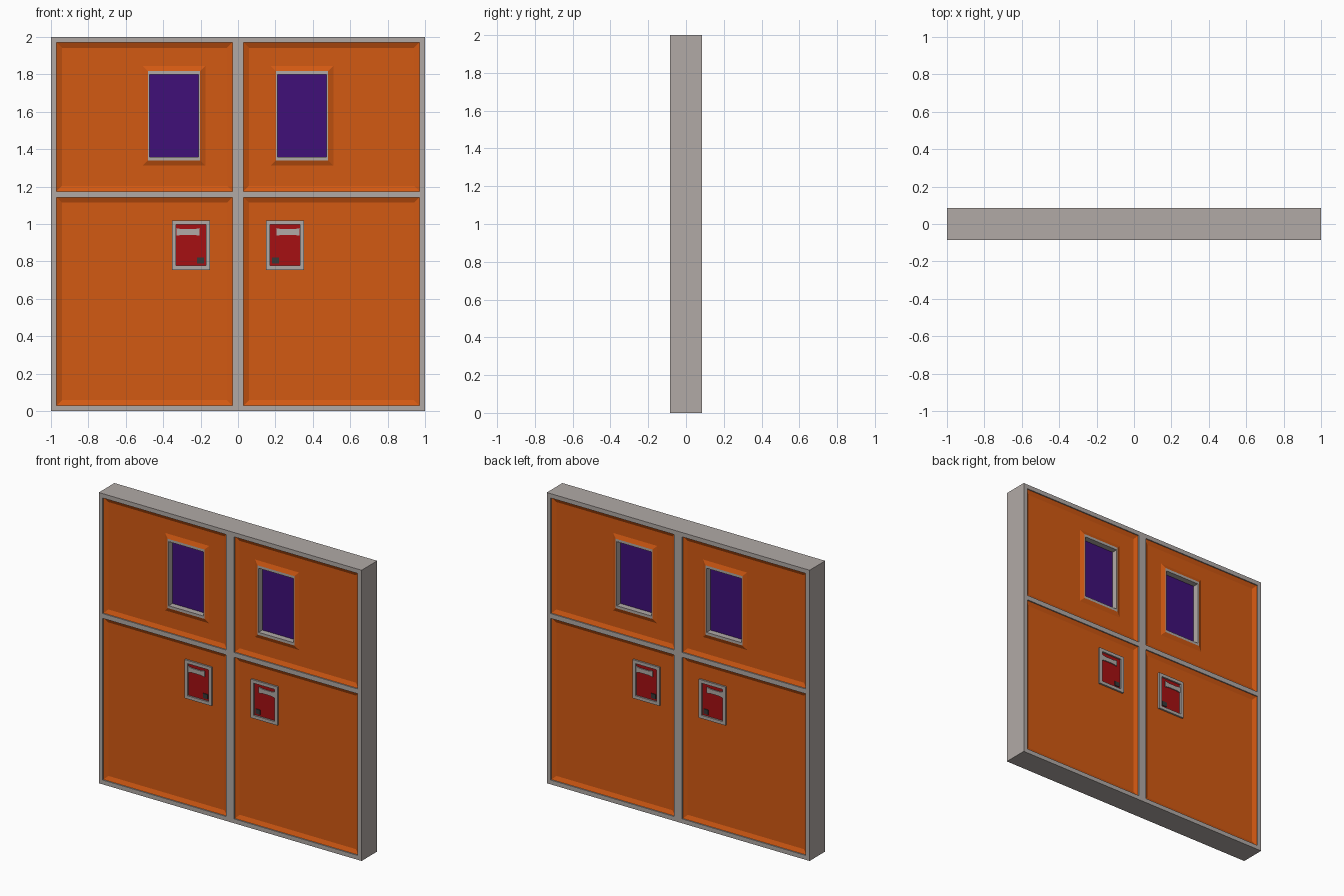
import bpy, bmesh

if "Cube" in bpy.data.objects:
    bpy.data.objects.remove(bpy.data.objects["Cube"])

def material(name, rgb):
    m = bpy.data.materials.new(name)
    m.diffuse_color = (*rgb, 1)
    m.use_nodes = True
    m.node_tree.nodes["Principled BSDF"].inputs["Base Color"].default_value = m.diffuse_color
    return m

ORANGE = material("orange paint", (0.65, 0.1, 0.006))
PURPLE = material("purple glass", (0.05, 0.005, 0.19))
RED = material("red plate", (0.38, 0.005, 0.006))
DARK = material("dark button", (0.04, 0.04, 0.04))
GREY = material("warm grey metal", (0.44, 0.4, 0.38))

def finish(name, bm, mat, axes):
    me = bpy.data.meshes.new(name)
    bm.to_mesh(me)
    bm.free()
    ob = bpy.data.objects.new(name, me)
    bpy.context.collection.objects.link(ob)
    me.materials.append(mat)
    if any(axes):
        mod = ob.modifiers.new("mirror", 'MIRROR')
        mod.use_axis = axes
        mod.use_mirror_merge = False
    return ob

def inset(r, dx, dz=None):
    dz = dx if dz is None else dz
    x0, x1, z0, z1 = r
    return (x0 + dx, x1 - dx, z0 + dz, z1 - dz)

def rings(name, loops, mat=GREY, cap=False):
    """Nested rectangles (rect, y), outside to inside, mirrored to all doors."""
    bm = bmesh.new()
    prev = None
    for (x0, x1, z0, z1), y in loops:
        cur = [bm.verts.new((x, y, z)) for x, z in
               ((x0, z0), (x1, z0), (x1, z1), (x0, z1))]
        if prev:
            for i in range(4):
                j = (i + 1) % 4
                bm.faces.new((prev[i], prev[j], cur[j], cur[i]))
        prev = cur
    if cap:
        bm.faces.new(prev)
    return finish(name, bm, mat, (True, True, False))

def prism(name, pts, y0, y1, mat=GREY, axes=(True, True, False)):
    """Outline in x, z extruded from y0 (front) to y1."""
    bm = bmesh.new()
    face = bm.faces.new([bm.verts.new((x, y0, z)) for x, z in pts])
    out = bmesh.ops.extrude_face_region(bm, geom=[face], use_keep_orig=True)
    for v in out["geom"]:
        if isinstance(v, bmesh.types.BMVert):
            v.co.y = y1
    bmesh.ops.recalc_face_normals(bm, faces=bm.faces)
    return finish(name, bm, mat, axes)

def box(name, x0, x1, z0, z1, y0, y1, mat=GREY, axes=(True, True, False)):
    return prism(name, [(x0, z0), (x1, z0), (x1, z1), (x0, z1)], y0, y1, mat, axes)

T = 0.085          # half thickness
EDGE = -0.077      # where the panel bevel meets the frame
PANEL = -0.064     # recessed panel face
RIM = -0.076       # window and handle rims

# Frame bars
X = (True, False, False)
NONE = (False, False, False)
box("side_stile", 0.97, 1, 0, 2, -T, T, axes=X)
box("centre_stile", -0.03, 0.03, 0.03, 1.97, -T, T, axes=NONE)
box("bottom_rail", -0.97, 0.97, 0, 0.03, -T, T, axes=NONE)
box("top_rail", -0.97, 0.97, 1.97, 2, -T, T, axes=NONE)
box("middle_rail", 0.03, 0.97, 1.142, 1.175, -T, T, axes=X)

# Upper panels with a raised collar round the window
upper = (0.03, 0.97, 1.175, 1.97)
window = (0.202, 0.482, 1.34, 1.817)
rings("upper_panel", [(upper, EDGE), (inset(upper, 0.028), PANEL),
                      (inset(window, -0.028), PANEL), (window, RIM)], ORANGE)

# Window surround and glass
opening = inset(window, 0.008, 0.018)
rings("window_frame", [(window, RIM), (opening, RIM), (opening, -0.03)])
box("window_glass", *opening, -0.035, 0.035, PURPLE, X)

# Lower panels
lower = (0.03, 0.97, 0.03, 1.142)
rings("lower_panel", [(lower, EDGE), (inset(lower, 0.028), PANEL)], ORANGE, True)

# Handle housing, red plate, waisted grip and button
plate = (0.15, 0.353, 0.755, 1.02)
well = inset(plate, 0.022)
rings("handle_housing", [(plate, PANEL), (plate, RIM),
                         (well, RIM), (well, -0.064)])
rings("handle_plate", [(well, -0.065)], RED, True)
prism("handle_grip", [(0.205, 0.937), (0.235, 0.942), (0.3, 0.942), (0.33, 0.937),
                      (0.33, 0.978), (0.3, 0.972), (0.235, 0.972), (0.205, 0.978)],
      -0.072, -0.064)
box("lock_button", 0.183, 0.218, 0.79, 0.822, -0.07, -0.064, DARK)
